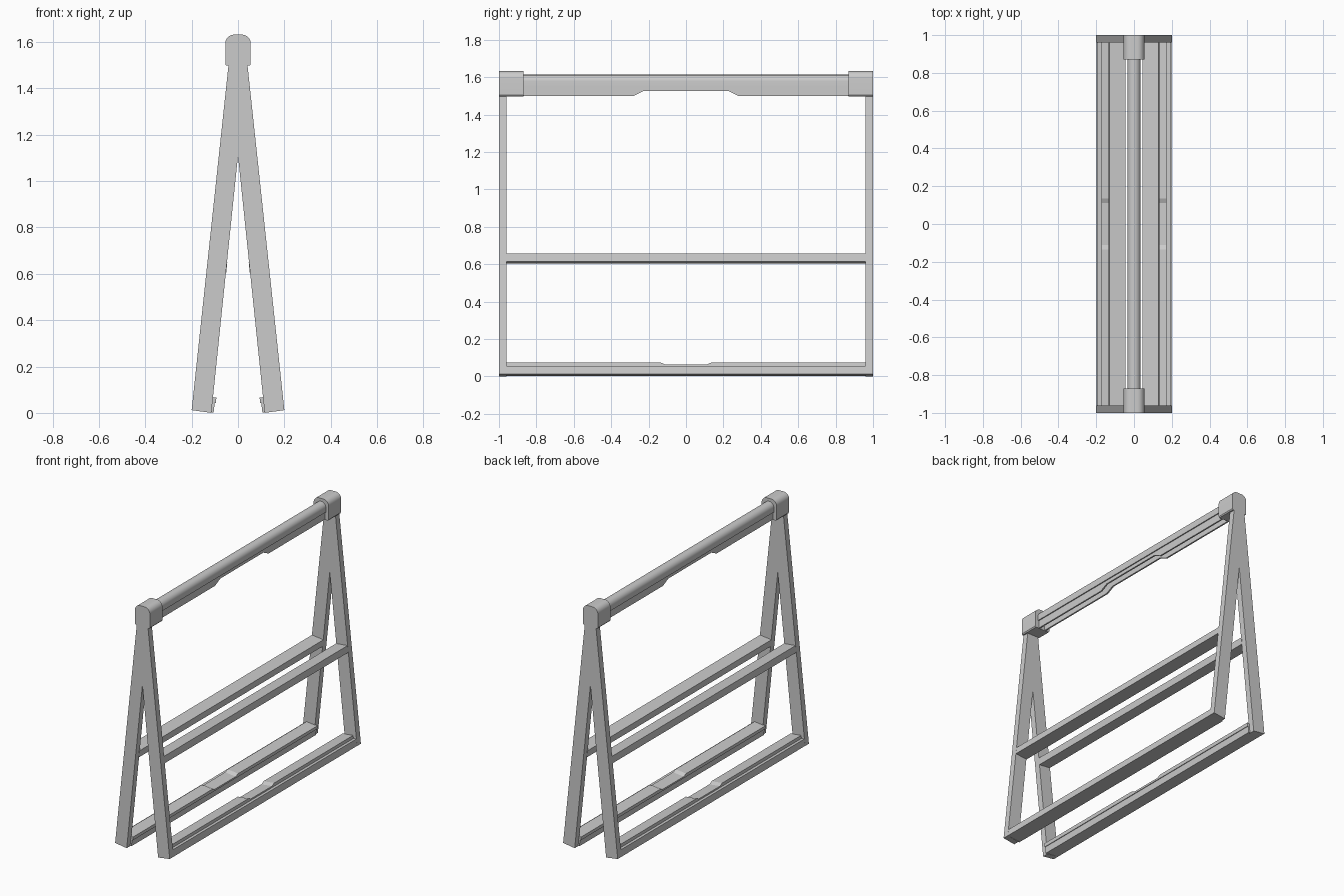
import bpy, bmesh, math

if "Cube" in bpy.data.objects:
    bpy.data.objects.remove(bpy.data.objects["Cube"])


def loft(name, sections, smooth=False):
    """Solid through matching (x, z) outlines placed at given y positions."""
    bm = bmesh.new()
    rings = [[bm.verts.new((x, y, z)) for x, z in pts] for y, pts in sections]
    n = len(rings[0])
    for a, b in zip(rings, rings[1:]):
        for i in range(n):
            j = (i + 1) % n
            bm.faces.new((a[i], a[j], b[j], b[i]))
    bm.faces.new(rings[0][::-1])
    bm.faces.new(rings[-1])
    bmesh.ops.recalc_face_normals(bm, faces=bm.faces)
    mesh = bpy.data.meshes.new(name)
    bm.to_mesh(mesh)
    bm.free()
    ob = bpy.data.objects.new(name, mesh)
    bpy.context.collection.objects.link(ob)
    if smooth:
        bpy.ops.object.select_all(action='DESELECT')
        ob.select_set(True)
        bpy.context.view_layer.objects.active = ob
        bpy.ops.object.shade_smooth_by_angle(angle=math.radians(30))
    return ob


def arc(cx, cz, r, a0, a1, n):
    return [(cx + r * math.cos(math.radians(a0 + (a1 - a0) * i / n)),
             cz + r * math.sin(math.radians(a0 + (a1 - a0) * i / n)))
            for i in range(n + 1)]


def leg_space(pts, side):
    """Map (across leg, along leg) to x, z on the tilted leg."""
    c, s = 0.9944, 0.106
    return [(side * (0.115 + v * c - u * s), 0.003 + v * s + u * c) for v, u in pts]


# Splayed end frames and the rounded caps on top
frame = [(-0.2, 0.012), (-0.115, 0), (0, 1.11), (0.115, 0), (0.2, 0.012),
         (0.04, 1.51), (-0.04, 1.51)]
cap = ([(-0.05, 1.498), (0.05, 1.498), (0.055, 1.505)] + arc(0.017, 1.594, 0.038, 0, 90, 8)
       + arc(-0.017, 1.594, 0.038, 90, 180, 8) + [(-0.055, 1.505)])
for s, end in ((-1, "front"), (1, "back")):
    loft(end + "_leg_frame", [(s * 0.96, frame), (s * 1.0, frame)])
    loft(end + "_end_cap", [(s * 0.87, cap), (s * 1.0, cap)], True)


# Lower stepped rails with a shallow dip, and plain middle rails
def lower_outline(h, side):
    return leg_space([(-0.01, 0), (0.085, 0), (0.085, 0.045), (0.063, 0.045),
                      (0.063, h), (-0.015, h), (-0.015, 0.042), (-0.01, 0.042)], side)


for side, tag in ((-1, "left"), (1, "right")):
    loft(tag + "_lower_rail", [(y, lower_outline(h, side)) for y, h in (
        (-0.965, 0.065), (-0.135, 0.065), (-0.11, 0.054),
        (0.11, 0.054), (0.135, 0.065), (0.965, 0.065))])
    box = leg_space([(0, 0.605), (0.085, 0.605), (0.085, 0.65), (0, 0.65)], side)
    loft(tag + "_middle_rail", [(-0.965, box), (0.965, box)])


# Top beam: rounded hood with two flanges, relieved in the middle
def beam_outline(z):
    return ([(0.028, z), (0.028, 1.55), (0.035, 1.55)] + arc(0, 1.578, 0.035, 0, 180, 16)
            + [(-0.035, 1.55), (-0.028, 1.55), (-0.028, z), (-0.018, z)]
            + arc(0, 1.578, 0.018, 180, 0, 10) + [(0.018, z)])


loft("top_beam", [(y, beam_outline(z)) for y, z in (
    (-0.88, 1.5), (-0.28, 1.5), (-0.225, 1.527),
    (0.225, 1.527), (0.28, 1.5), (0.88, 1.5))], True)
